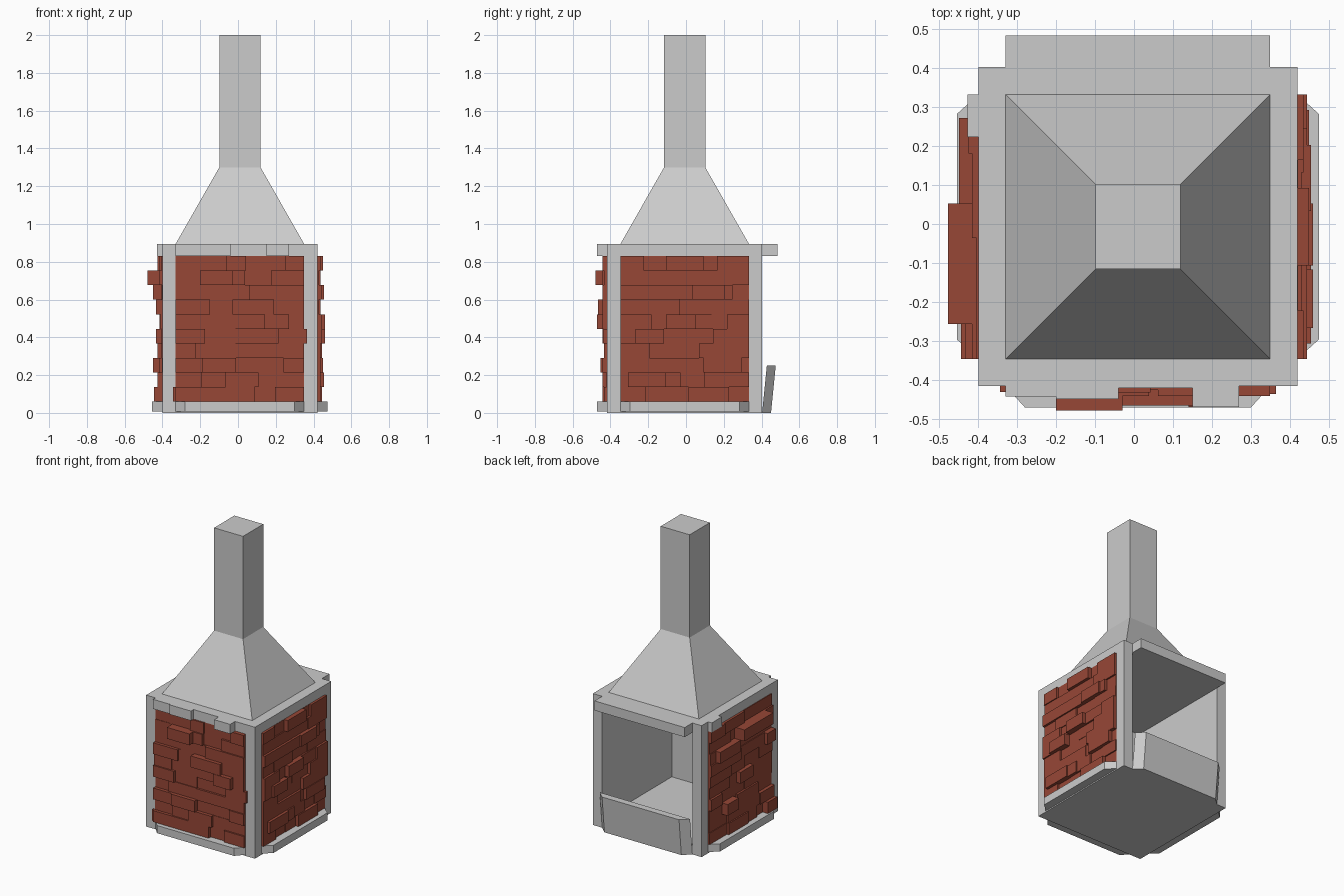
import bpy, bmesh, random
from mathutils import Matrix, Vector

cube = bpy.data.objects.get("Cube")
if cube:
    bpy.data.objects.remove(cube)

CENTRE = Vector((0.01, -0.007, 0))
OUT, INN = 0.41, 0.34          # outer and inner half widths of the firebox
FLOOR, CEIL, TOP = 0.06, 0.83, 0.895


def material(name, colour):
    mat = bpy.data.materials.new(name)
    mat.use_nodes = True
    mat.diffuse_color = (*colour, 1)
    bsdf = next(n for n in mat.node_tree.nodes if n.type == 'BSDF_PRINCIPLED')
    bsdf.inputs["Base Color"].default_value = (*colour, 1)
    bsdf.inputs["Roughness"].default_value = 0.9
    return mat


STONE = material("pale stone", (0.6, 0.6, 0.6))
BRICK = material("red brick", (0.31, 0.063, 0.037))


def loft(bm, rings):
    """Join equal rings of points into a closed solid."""
    loops = [[bm.verts.new(p) for p in ring] for ring in rings]
    n = len(loops[0])
    bm.faces.new(loops[0][::-1])
    bm.faces.new(loops[-1])
    for low, high in zip(loops, loops[1:]):
        for i in range(n):
            j = (i + 1) % n
            bm.faces.new((low[i], low[j], high[j], high[i]))


def rect(x0, x1, y0, y1, z):
    return [(x0, y0, z), (x1, y0, z), (x1, y1, z), (x0, y1, z)]


def box(bm, x0, x1, y0, y1, z0, z1):
    loft(bm, [rect(x0, x1, y0, y1, z) for z in (z0, z1)])


def square(half, z):
    return rect(-half, half, -half, half, z)


def finish(name, bm, mat, turn=0):
    """Turn the part by quarter turns about the centre and place it."""
    bmesh.ops.recalc_face_normals(bm, faces=bm.faces)
    bm.transform(Matrix.Translation(CENTRE) @ Matrix.Rotation(turn * 1.5707963, 4, 'Z'))
    mesh = bpy.data.meshes.new(name)
    bm.to_mesh(mesh)
    bm.free()
    mesh.materials.append(mat)
    obj = bpy.data.objects.new(name, mesh)
    bpy.context.collection.objects.link(obj)


# Floor, ceiling and corner posts
for name, z0, z1 in (("hearth_floor", 0, FLOOR), ("ceiling_slab", CEIL, TOP)):
    bm = bmesh.new()
    box(bm, -OUT, OUT, -OUT, OUT, z0, z1)
    finish(name, bm, STONE)
for turn in range(4):
    bm = bmesh.new()
    box(bm, INN, OUT, INN, OUT, FLOOR, CEIL)
    finish(f"corner_post_{turn + 1}", bm, STONE, turn)

# Hood and chimney
bm = bmesh.new()
loft(bm, [square(INN, TOP), square(0.109, 1.3), square(0.109, 2.0)])
finish("hood_and_chimney", bm, STONE)

# Rear mantel over the opening
bm = bmesh.new()
box(bm, -INN, INN, OUT, 0.492, CEIL, TOP)
finish("rear_mantel", bm, STONE)


def skirt_ring(inner, outer, z):
    return [(-INN, -inner, z), (-0.29, -outer, z), (0.29, -outer, z), (INN, -inner, z)]


# Leaning plate at the foot of the opening
bm = bmesh.new()
loft(bm, [skirt_ring(OUT, 0.457, 0.0), skirt_ring(0.435, 0.482, 0.25)])
finish("rear_hearth_plate", bm, STONE, 2)

# Bricks that stand out: row, start, end, outward reach
FRONT = [(8, -0.21, -0.04, 0.473), (6, -0.04, 0.18, 0.46), (5, 0.13, 0.26, 0.463),
         (4, 0.23, 0.355, 0.43), (2, -0.2, -0.02, 0.445), (0, -0.355, -0.16, 0.425)]
RIGHT = [(9, -0.1, 0.1, 0.44), (7, 0.04, 0.21, 0.445), (5, -0.1, 0.06, 0.45),
         (4, -0.26, -0.11, 0.45), (2, 0.1, 0.3, 0.44), (1, -0.3, -0.1, 0.445)]
LEFT = [(8, -0.06, 0.25, 0.488), (7, -0.28, -0.06, 0.46), (6, 0.25, 0.34, 0.445),
        (4, -0.04, 0.1, 0.445), (2, -0.2, -0.08, 0.46), (0, 0.24, 0.34, 0.455)]
ROWS = 10


def brick_wall(side, turn, seed, proud, tabs):
    rng = random.Random(seed)
    # Inner lining
    bm = bmesh.new()
    box(bm, -INN, INN, -0.39, -INN, FLOOR, CEIL)
    finish(f"{side}_lining", bm, STONE, turn)
    # Uneven courses of brick
    bm = bmesh.new()
    step = (CEIL - FLOOR) / ROWS
    for row in range(ROWS):
        z = FLOOR + row * step
        a = -INN
        while a < INN:
            end = a + rng.uniform(0.1, 0.24)
            if end > INN - 0.07:
                end = INN
            reach = OUT + rng.choice((0.002, 0.005, 0.01, 0.016, 0.025))
            box(bm, a, end, -reach, -0.39, z, z + step)
            a = end
    for row, a, end, reach in proud:
        z = FLOOR + row * step
        box(bm, a, end, -reach, -0.4, z, z + step)
    finish(f"{side}_bricks", bm, BRICK, turn)
    # Base skirt with angled ends
    bm = bmesh.new()
    loft(bm, [skirt_ring(OUT, 0.465, 0.008), skirt_ring(OUT, 0.465, FLOOR)])
    finish(f"{side}_skirt", bm, STONE, turn)
    # Stone blocks along the top edge
    for i, (a, end, reach) in enumerate(tabs):
        bm = bmesh.new()
        box(bm, a, end, -reach, -OUT, CEIL, TOP)
        finish(f"{side}_cap_block_{i + 1}", bm, STONE, turn)


brick_wall("front", 0, 3, FRONT, [(-0.34, -0.21, 0.436), (-0.21, -0.05, 0.443),
                                  (-0.05, 0.14, 0.415), (0.14, 0.26, 0.463)])
brick_wall("left", 1, 8, RIGHT, [])
brick_wall("right", -1, 5, LEFT, [(-0.34, -0.23, 0.438)])
